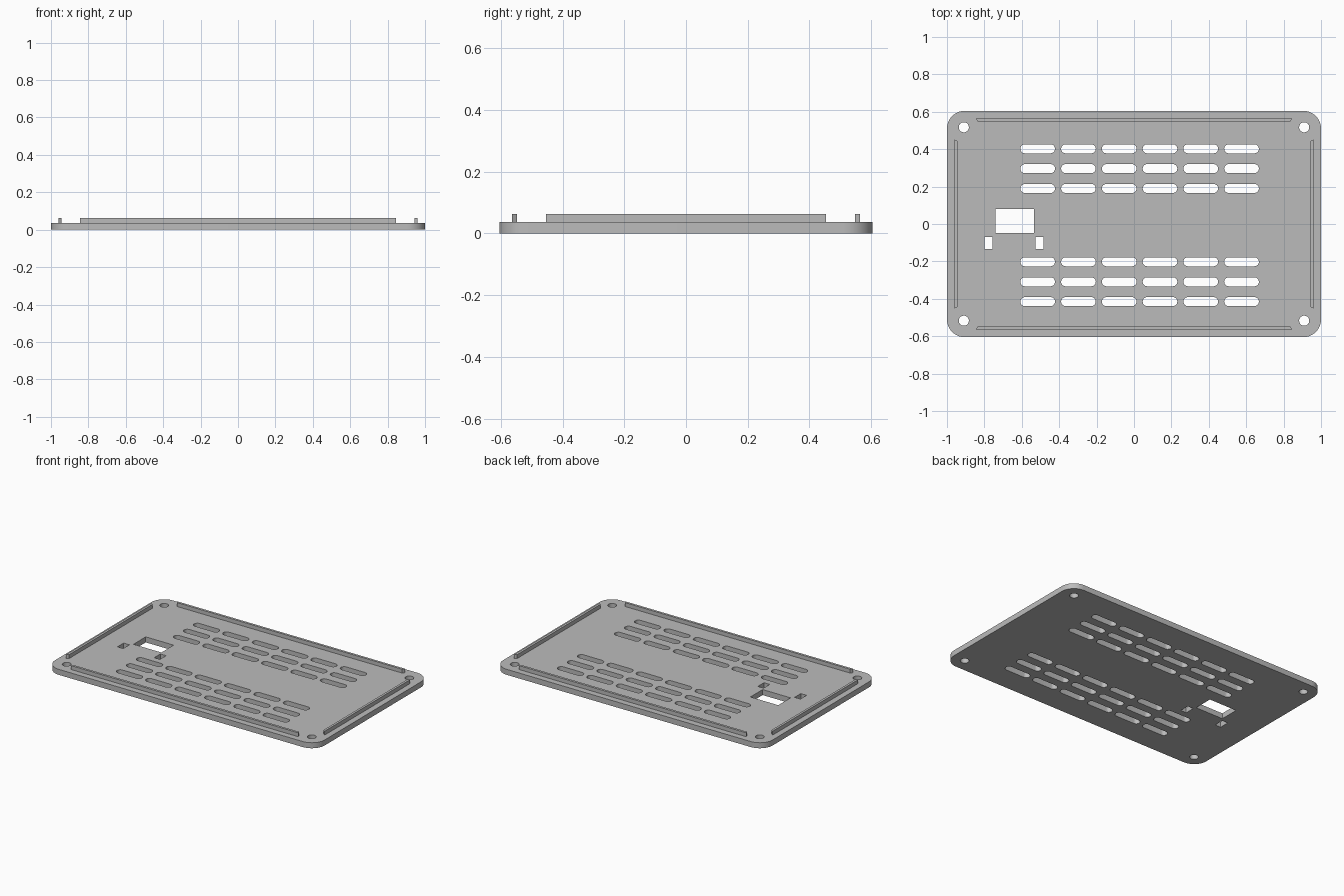
import bpy
import bmesh
from math import cos, sin, pi, radians

default = bpy.data.objects.get("Cube")
if default:
    bpy.data.objects.remove(default, do_unlink=True)

THICK, TOP = 0.037, 0.063
HALF_X, HALF_Y = 1.0, 0.605

grey = bpy.data.materials.new("plain grey")
grey.use_nodes = True
colour = (0.5, 0.5, 0.5, 1)
grey.diffuse_color = colour
grey.node_tree.nodes["Principled BSDF"].inputs["Base Color"].default_value = colour


def rounded(cx, cy, w, h, r=0, steps=8):
    """Outline of a rounded rectangle, or a plain one when r is 0."""
    if not r:
        steps = 0
    pts = []
    for i, (sx, sy) in enumerate([(1, 1), (-1, 1), (-1, -1), (1, -1)]):
        for k in range(steps + 1):
            a = (i + k / max(steps, 1)) * pi / 2
            pts.append((cx + sx * (w / 2 - r) + r * cos(a),
                        cy + sy * (h / 2 - r) + r * sin(a)))
    return pts


def circle(cx, cy, r, n=32):
    return [(cx + r * cos(2 * pi * i / n), cy + r * sin(2 * pi * i / n)) for i in range(n)]


def prisms(name, outlines, z0, z1):
    """One object made of upright prisms."""
    bm = bmesh.new()
    for pts in outlines:
        low = [bm.verts.new((x, y, z0)) for x, y in pts]
        high = [bm.verts.new((x, y, z1)) for x, y in pts]
        bm.faces.new(low[::-1])
        bm.faces.new(high)
        for i in range(len(pts)):
            j = (i + 1) % len(pts)
            bm.faces.new((low[i], low[j], high[j], high[i]))
    bmesh.ops.recalc_face_normals(bm, faces=bm.faces)
    mesh = bpy.data.meshes.new(name)
    bm.to_mesh(mesh)
    bm.free()
    mesh.materials.append(grey)
    obj = bpy.data.objects.new(name, mesh)
    bpy.context.collection.objects.link(obj)
    return obj


# Base plate
plate = prisms("base_plate", [rounded(0, 0, 2 * HALF_X, 2 * HALF_Y, 0.095, 12)], 0, THICK)

# Vent slots, screw holes, window and clip slots
holes = [rounded(-0.515 + 0.218 * i, y, 0.185, 0.048, 0.0235)
         for y in (0.402, 0.296, 0.19, -0.202, -0.309, -0.415) for i in range(6)]
holes += [circle(sx * 0.91, sy * 0.517, 0.027) for sx in (-1, 1) for sy in (-1, 1)]
holes.append(rounded(-0.638, 0.016, 0.207, 0.13))
holes += [rounded(x, -0.102, 0.043, 0.066) for x in (-0.779, -0.506)]
cutter = prisms("hole_cutter", holes, -0.1, 0.1)
cutter.hide_render = True

cut = plate.modifiers.new("holes", "BOOLEAN")
cut.operation, cut.solver, cut.object = "DIFFERENCE", "EXACT", cutter
bpy.ops.object.select_all(action="DESELECT")
bpy.context.view_layer.objects.active = plate
plate.select_set(True)
bpy.ops.object.modifier_apply(modifier=cut.name)
bpy.data.objects.remove(cutter, do_unlink=True)
bpy.ops.object.shade_smooth_by_angle(angle=radians(30))

# Locating ridges with mitred ends, set in from each edge
for s, front_back, side in ((1, "back", "left"), (-1, "front", "right")):
    long = [(-0.845, 0.564), (0.845, 0.564), (0.835, 0.548), (-0.835, 0.548)]
    prisms(front_back + "_ridge", [[(x, s * y) for x, y in long]], THICK - 0.002, TOP)
    short = [(0.96, -0.453), (0.96, 0.453), (0.944, 0.443), (0.944, -0.443)]
    prisms(side + "_ridge", [[(s * x, y) for x, y in short]], THICK - 0.002, TOP)
